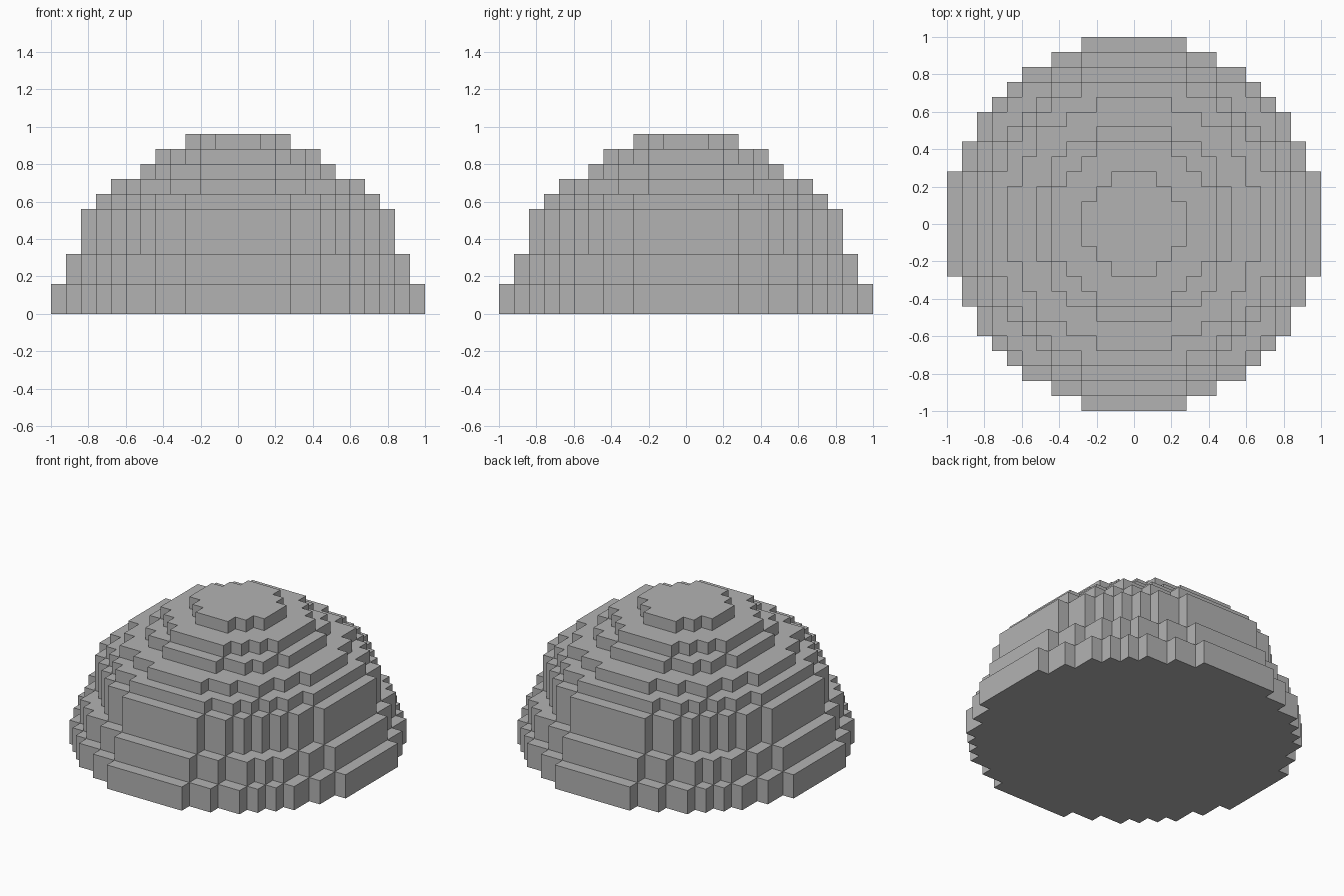
import bpy
import bmesh
import math

cube = bpy.data.objects.get("Cube")
if cube:
    bpy.data.objects.remove(cube, do_unlink=True)

UNIT = 0.08  # edge length of one block

grey = bpy.data.materials.new("plain_grey")
grey.use_nodes = True
colour = (0.45, 0.45, 0.45, 1.0)
grey.diffuse_color = colour
grey.node_tree.nodes["Principled BSDF"].inputs["Base Color"].default_value = colour


def block_circle(radius):
    """Stepped outline of a circle drawn in whole blocks, counter-clockwise."""
    limit = (radius + 0.5) ** 2
    # Block reach along y for each column, then only the outer step corners
    reach = [math.floor(math.sqrt(limit - x * x)) for x in range(radius + 1)]
    steps = [(x + 0.5, y + 0.5) for x, y in enumerate(reach)
             if x == radius or reach[x + 1] < y]
    steps.reverse()
    quarter = []
    for i, (x, y) in enumerate(steps):
        quarter.append((x, y))
        if i + 1 < len(steps):
            quarter.append((steps[i + 1][0], y))
    # Repeat the quarter by right-angle turns
    outline = []
    for _ in range(4):
        outline += quarter
        quarter = [(-y, x) for x, y in quarter]
    return outline


def add_tier(name, radius, base, height):
    bm = bmesh.new()
    verts = [bm.verts.new((x * UNIT, y * UNIT, base * UNIT))
             for x, y in block_circle(radius)]
    floor = bm.faces.new(verts)
    top = bmesh.ops.extrude_face_region(bm, geom=[floor], use_keep_orig=True)
    moved = [v for v in top["geom"] if isinstance(v, bmesh.types.BMVert)]
    bmesh.ops.translate(bm, verts=moved, vec=(0, 0, height * UNIT))
    bmesh.ops.recalc_face_normals(bm, faces=bm.faces)
    mesh = bpy.data.meshes.new(name)
    bm.to_mesh(mesh)
    bm.free()
    mesh.materials.append(grey)
    bpy.context.collection.objects.link(bpy.data.objects.new(name, mesh))


# Dome tiers from the ground up: name, radius and height in blocks
tiers = [
    ("base_tier", 12, 2),
    ("lower_tier", 11, 2),
    ("wall_tier", 10, 3),
    ("shoulder_tier", 9, 1),
    ("upper_shoulder_tier", 8, 1),
    ("crown_tier", 6, 1),
    ("upper_crown_tier", 5, 1),
    ("cap_tier", 3, 1),
]
level = 0
for name, radius, height in tiers:
    add_tier(name, radius, level, height)
    level += height
